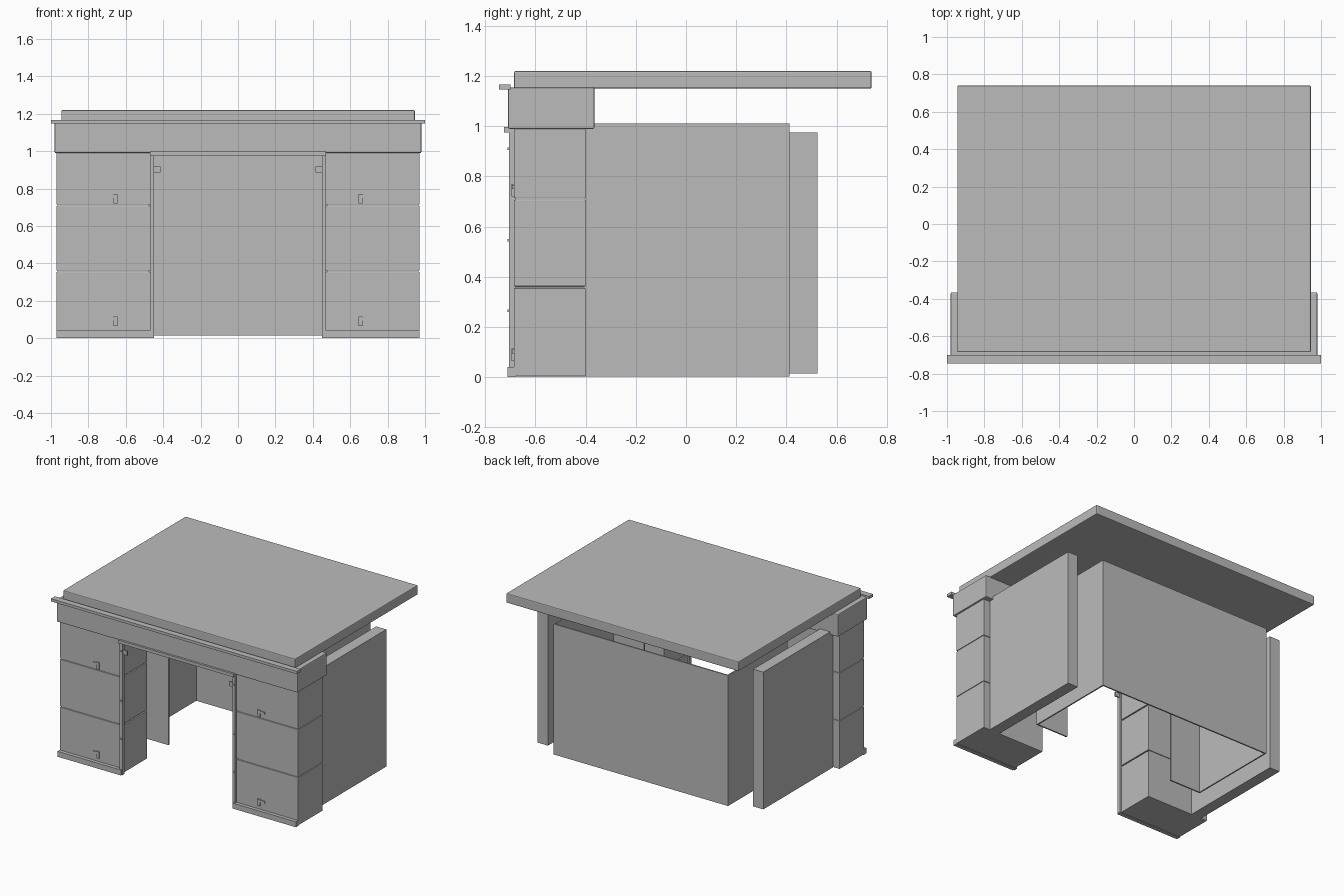
import bpy

cube = bpy.data.objects.get("Cube")
if cube:
    bpy.data.objects.remove(cube, do_unlink=True)

grey = bpy.data.materials.new("plain_grey")
grey.use_nodes = True
colour = (0.5, 0.5, 0.5, 1)
grey.diffuse_color = colour
grey.node_tree.nodes["Principled BSDF"].inputs["Base Color"].default_value = colour


def box(name, xs, ys, zs, bevel=0, side=1):
    """Box from its x, y and z ranges; side=-1 mirrors it across x."""
    xs = sorted(side * x for x in xs)
    bpy.ops.mesh.primitive_cube_add(size=1)
    ob = bpy.context.object
    ob.name = name
    for v in ob.data.vertices:
        for i, (lo, hi) in enumerate((xs, ys, zs)):
            v.co[i] = hi if v.co[i] > 0 else lo
    ob.data.materials.append(grey)
    if bevel:
        mod = ob.modifiers.new("soft_edges", "BEVEL")
        mod.width = bevel
        mod.segments = 2
    return ob


# Desk top, apron and front trims
box("desk_top", (-0.945, 0.945), (-0.685, 0.74), (1.15, 1.22), 0.006)
box("front_apron", (-0.98, 0.98), (-0.71, -0.365), (0.99, 1.155), 0.006)
box("top_trim", (-1, 1), (-0.745, -0.7), (1.147, 1.167))
box("kneehole_trim", (-0.47, 0.47), (-0.725, -0.69), (0.975, 0.998))

# Back panel of the kneehole lining
box("back_panel", (-0.71, 0.71), (0.515, 0.525), (0.015, 0.975))

for side, label in ((1, "left"), (-1, "right")):
    def part(name, xs, ys, zs, bevel=0):
        box(f"{label}_{name}", xs, ys, zs, bevel, side)

    # Wing and front flange of the kneehole lining
    part("lining_wing", (0.7, 0.71), (-0.165, 0.525), (0.015, 0.975))
    part("lining_flange", (0.45, 0.71), (-0.165, -0.155), (0.015, 0.975))

    # Outer side panel
    part("side_panel", (0.835, 0.918), (-0.4, 0.412), (0.003, 1.012))

    # Stack of drawers with narrow gaps, around a recessed core
    part("pedestal_core", (0.475, 0.965), (-0.68, -0.405), (0.01, 0.99))
    for n, zs in enumerate(((0.003, 0.355), (0.362, 0.707), (0.714, 0.99))):
        part(f"drawer_{n + 1}", (0.46, 0.97), (-0.686, -0.4), zs, 0.003)

    # Corner post with pegs, plinth strip and hinge
    part("corner_post", (0.448, 0.47), (-0.705, -0.68), (0, 0.99))
    part("plinth_strip", (0.455, 0.97), (-0.712, -0.68), (0, 0.04))
    for n, z in enumerate((0.265, 0.545, 0.91)):
        part(f"post_peg_{n + 1}", (0.454, 0.464), (-0.712, -0.704), (z - 0.005, z + 0.005))
    part("hinge", (0.415, 0.45), (-0.695, -0.685), (0.885, 0.918))

    # Small latches on the top and bottom drawers
    for n, z in enumerate((0.065, 0.72)):
        part(f"latch_plate_{n + 1}", (0.645, 0.665), (-0.695, -0.685), (z, z + 0.05))
        part(f"latch_arm_{n + 1}", (0.66, 0.7), (-0.693, -0.685), (z + 0.03, z + 0.045))
